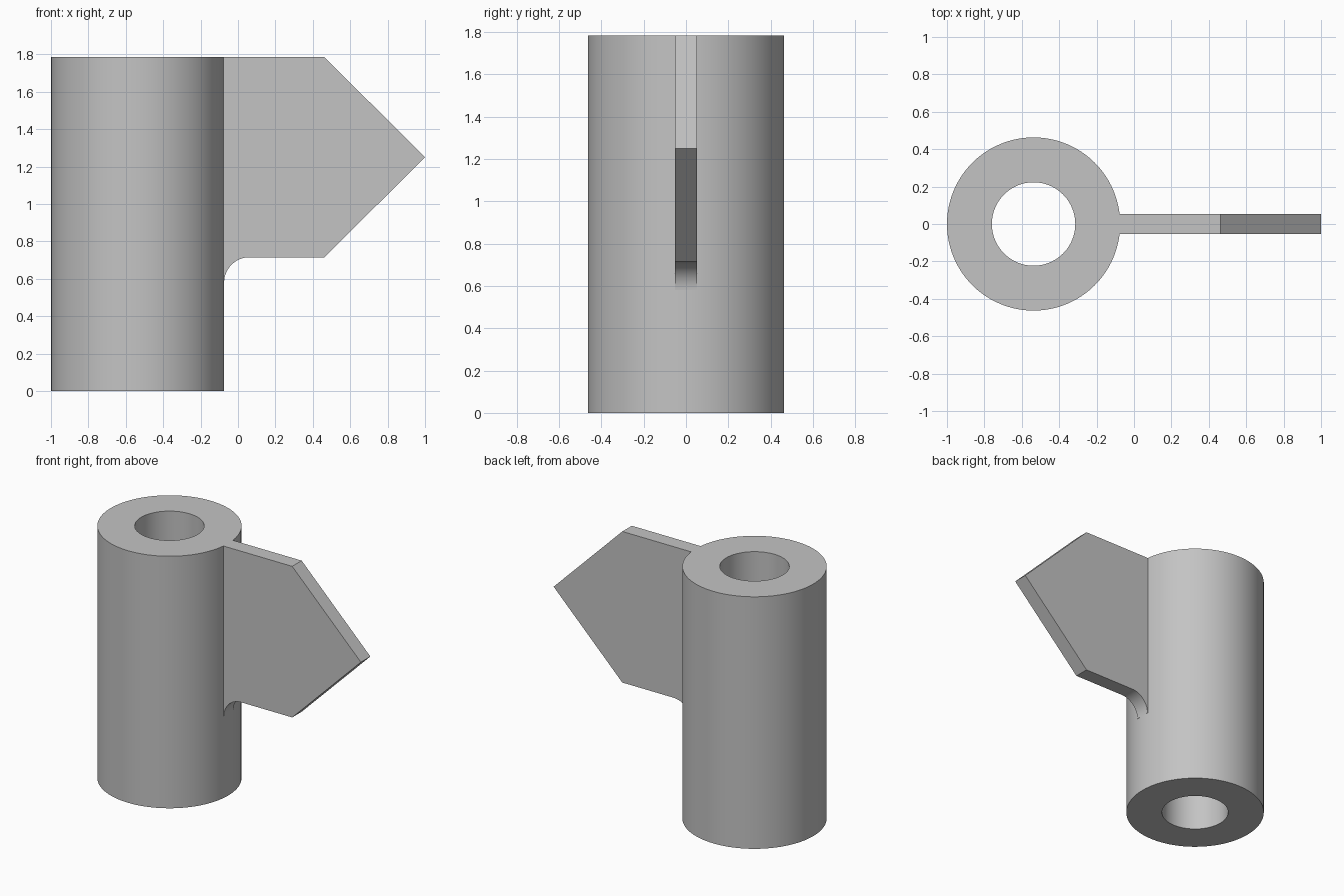
import bpy
import bmesh
from math import sin, cos, pi, radians

if "Cube" in bpy.data.objects:
    bpy.data.objects.remove(bpy.data.objects["Cube"])

HEIGHT = 1.785
AXIS_X = -0.537
OUTER, BORE = 0.463, 0.223
HALF_THICK = 0.053
SEGMENTS = 96

grey = bpy.data.materials.new("plain grey")
grey.use_nodes = True
colour = (0.55, 0.55, 0.55, 1)
grey.diffuse_color = colour
grey.node_tree.nodes["Principled BSDF"].inputs["Base Color"].default_value = colour


def make_object(name, bm):
    bmesh.ops.recalc_face_normals(bm, faces=bm.faces[:])
    mesh = bpy.data.meshes.new(name)
    bm.to_mesh(mesh)
    bm.free()
    mesh.materials.append(grey)
    obj = bpy.data.objects.new(name, mesh)
    bpy.context.collection.objects.link(obj)
    bpy.ops.object.select_all(action="DESELECT")
    obj.select_set(True)
    bpy.context.view_layer.objects.active = obj
    bpy.ops.object.shade_smooth_by_angle(angle=radians(30))
    return obj


# Hollow tube: a rectangular wall section spun around the tube axis
bm = bmesh.new()
section = [(BORE, 0), (OUTER, 0), (OUTER, HEIGHT), (BORE, HEIGHT)]
verts = [bm.verts.new((AXIS_X + r, 0, z)) for r, z in section]
edges = [bm.edges.new((verts[i], verts[(i + 1) % 4])) for i in range(4)]
bmesh.ops.spin(bm, geom=verts + edges, cent=(AXIS_X, 0, 0), axis=(0, 0, 1),
               angle=2 * pi, steps=SEGMENTS, use_merge=True)
bmesh.ops.remove_doubles(bm, verts=bm.verts[:], dist=0.0001)
make_object("tube", bm)

# Pointed plate: outline with a concave fillet under its root, extruded in y
root_x = AXIS_X + OUTER
fillet, bottom = 0.135, 0.715
outline = [(root_x - 0.008, HEIGHT), (0.462, HEIGHT), (1.0, 1.25), (0.462, bottom)]
for i in range(17):
    a = pi / 2 + i * pi / 32
    outline.append((root_x + fillet + fillet * cos(a), bottom - fillet + fillet * sin(a)))
outline.append((root_x - 0.008, bottom - fillet))

bm = bmesh.new()
face = bm.faces.new([bm.verts.new((x, -HALF_THICK, z)) for x, z in outline])
result = bmesh.ops.extrude_face_region(bm, geom=[face])
moved = [v for v in result["geom"] if isinstance(v, bmesh.types.BMVert)]
bmesh.ops.translate(bm, vec=(0, 2 * HALF_THICK, 0), verts=moved)
if face.is_valid and len(bm.faces) < len(outline) + 2:
    bm.faces.new([v for v in reversed(face.verts)])
make_object("pointed_plate", bm)
